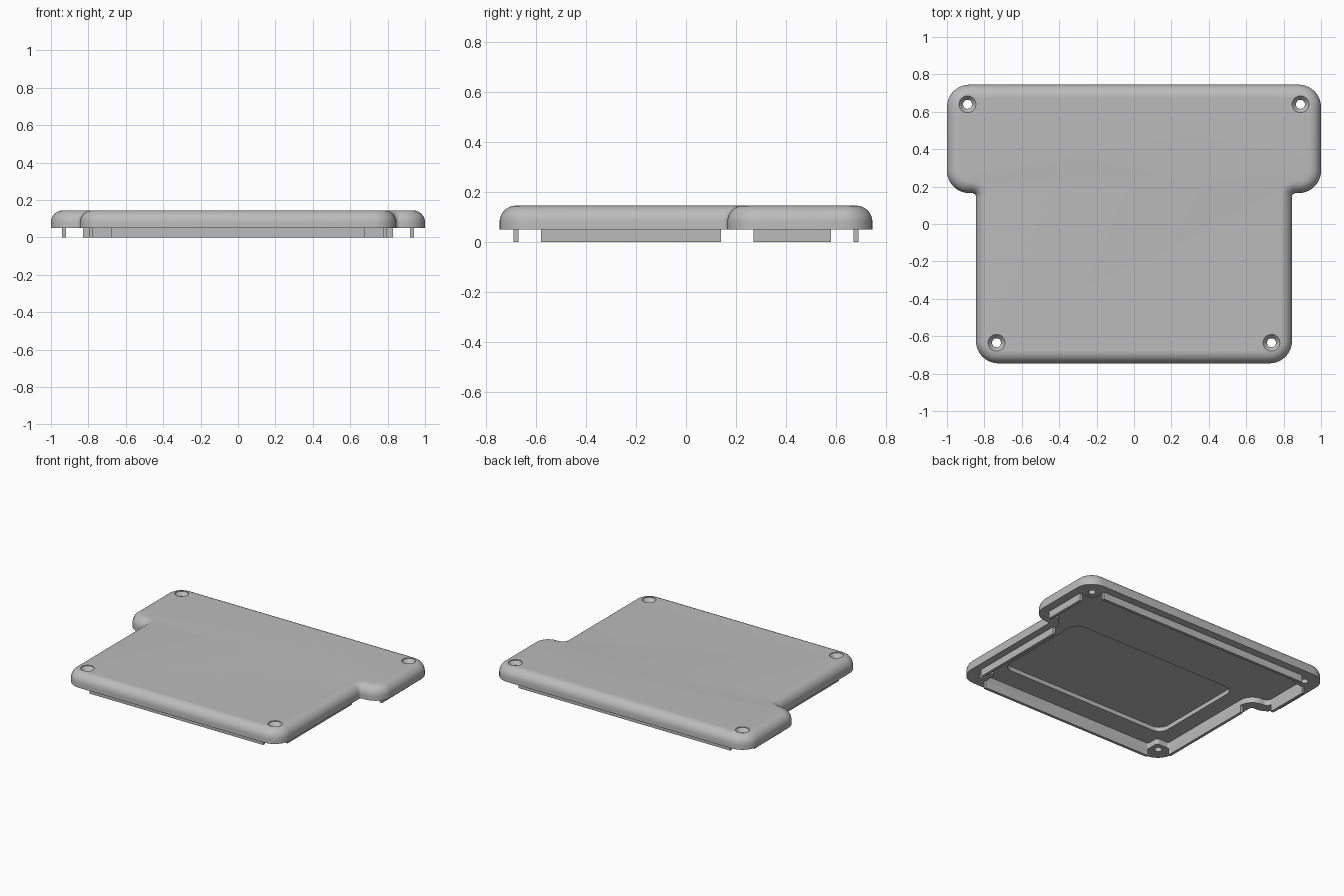
import bpy
import bmesh
import math
from mathutils import Vector

if "Cube" in bpy.data.objects:
    bpy.data.objects.remove(bpy.data.objects["Cube"])

TOP, RIM, FLOOR, POCKET = 0.145, 0.05, 0.09, 0.12
FILLET = 0.065
CORNER_STEPS = 10

grey = bpy.data.materials.new("light grey plastic")
grey.use_nodes = True
grey.diffuse_color = (0.5, 0.5, 0.5, 1)
grey.node_tree.nodes["Principled BSDF"].inputs["Base Color"].default_value = grey.diffuse_color


def mirrored(half):
    """Complete a right-hand outline (x, y, radius) with its mirror image."""
    return half + [(-x, y, r) for x, y, r in reversed(half)]


def rounded_loop(corners, inset=0.0):
    """Round each square corner of a counter-clockwise outline, then inset it."""
    points = []
    for i, (x, y, r) in enumerate(corners):
        p = Vector((x, y))
        before = (p - Vector(corners[i - 1][:2])).normalized()
        after = (Vector(corners[(i + 1) % len(corners)][:2]) - p).normalized()
        centre = p + (after - before) * r
        radius = r - inset if before.cross(after) > 0 else r + inset
        for k in range(CORNER_STEPS + 1):
            t = math.pi / 2 * k / CORNER_STEPS
            points.append(centre + radius * (before * math.sin(t) - after * math.cos(t)))
    return points


def circle_loop(x, y, radius, steps=32):
    return [Vector((x + radius * math.cos(2 * math.pi * k / steps),
                    y + radius * math.sin(2 * math.pi * k / steps))) for k in range(steps)]


def loft(name, sections):
    """Skin a closed solid through (loop, height) sections, bottom to top."""
    bm = bmesh.new()
    rings = [[bm.verts.new((p.x, p.y, z)) for p in loop] for loop, z in sections]
    n = len(rings[0])
    for low, high in zip(rings, rings[1:]):
        for i in range(n):
            j = (i + 1) % n
            bm.faces.new((low[i], low[j], high[j], high[i]))
    bm.faces.new(list(reversed(rings[0])))
    bm.faces.new(rings[-1])
    mesh = bpy.data.meshes.new(name)
    bm.to_mesh(mesh)
    bm.free()
    mesh.materials.append(grey)
    obj = bpy.data.objects.new(name, mesh)
    bpy.context.collection.objects.link(obj)
    return obj


def cut(target, cutter):
    cutter.hide_render = True
    mod = target.modifiers.new("cut", "BOOLEAN")
    mod.operation = "DIFFERENCE"
    mod.solver = "EXACT"
    mod.object = cutter
    bpy.context.view_layer.objects.active = target
    bpy.ops.object.modifier_apply(modifier=mod.name)
    bpy.data.objects.remove(cutter)


def box(name, x0, x1, y0, y1, z0, z1):
    loop = [Vector(p) for p in ((x0, y0), (x1, y0), (x1, y1), (x0, y1))]
    return loft(name, [(loop, z0), (loop, z1)])


# Cover plate: T-shaped outline with a rounded upper edge
outline = mirrored([(0.845, -0.745, 0.12), (0.845, 0.165, 0.02),
                    (1.0, 0.165, 0.12), (1.0, 0.745, 0.12)])
sections = [(rounded_loop(outline), RIM)]
for k in range(9):
    t = math.pi / 2 * k / 8
    sections.append((rounded_loop(outline, FILLET * (1 - math.cos(t))),
                     TOP - FILLET + FILLET * math.sin(t)))
cover = loft("cover_plate", sections)

# Underside recess, stepping around the four screw bosses
recess = rounded_loop(mirrored([
    (0.68, -0.67, 0.01), (0.68, -0.58, 0.02), (0.775, -0.58, 0.01), (0.775, 0.24, 0.1),
    (0.92, 0.24, 0.04), (0.92, 0.58, 0.01), (0.83, 0.58, 0.02), (0.83, 0.67, 0.01)]))
cut(cover, loft("recess_cutter", [(recess, 0), (recess, FLOOR)]))

# Deeper rounded pocket in the recess floor
pocket = rounded_loop(mirrored([(0.66, -0.52, 0.07), (0.66, 0.21, 0.07)]))
cut(cover, loft("pocket_cutter", [(pocket, RIM), (pocket, POCKET)]))

# Countersunk screw holes
for x, y in ((0.89, 0.64), (0.735, -0.635)):
    for side in (-1, 1):
        shank, head = circle_loop(side * x, y, 0.024), circle_loop(side * x, y, 0.045)
        cut(cover, loft("screw_cutter", [(shank, 0), (shank, 0.115),
                                         (head, TOP - 0.005), (head, TOP + 0.02)]))

# Thin locating lips below the rim
box("front_lip", -0.68, 0.68, -0.69, -0.67, 0, RIM)
box("back_lip", -0.83, 0.83, 0.67, 0.69, 0, RIM)
for side, label in ((1, "left"), (-1, "right")):
    for part, x, y0, y1 in (("side", 0.775, -0.58, 0.14), ("wing", 0.92, 0.27, 0.58)):
        xs = sorted((side * x, side * (x + 0.02)))
        box(f"{label}_{part}_lip", xs[0], xs[1], y0, y1, 0, RIM)

# Smooth the rounded edges while keeping hard edges crisp
bpy.ops.object.select_all(action="DESELECT")
cover.select_set(True)
bpy.context.view_layer.objects.active = cover
bpy.ops.object.shade_smooth_by_angle(angle=math.radians(30))
